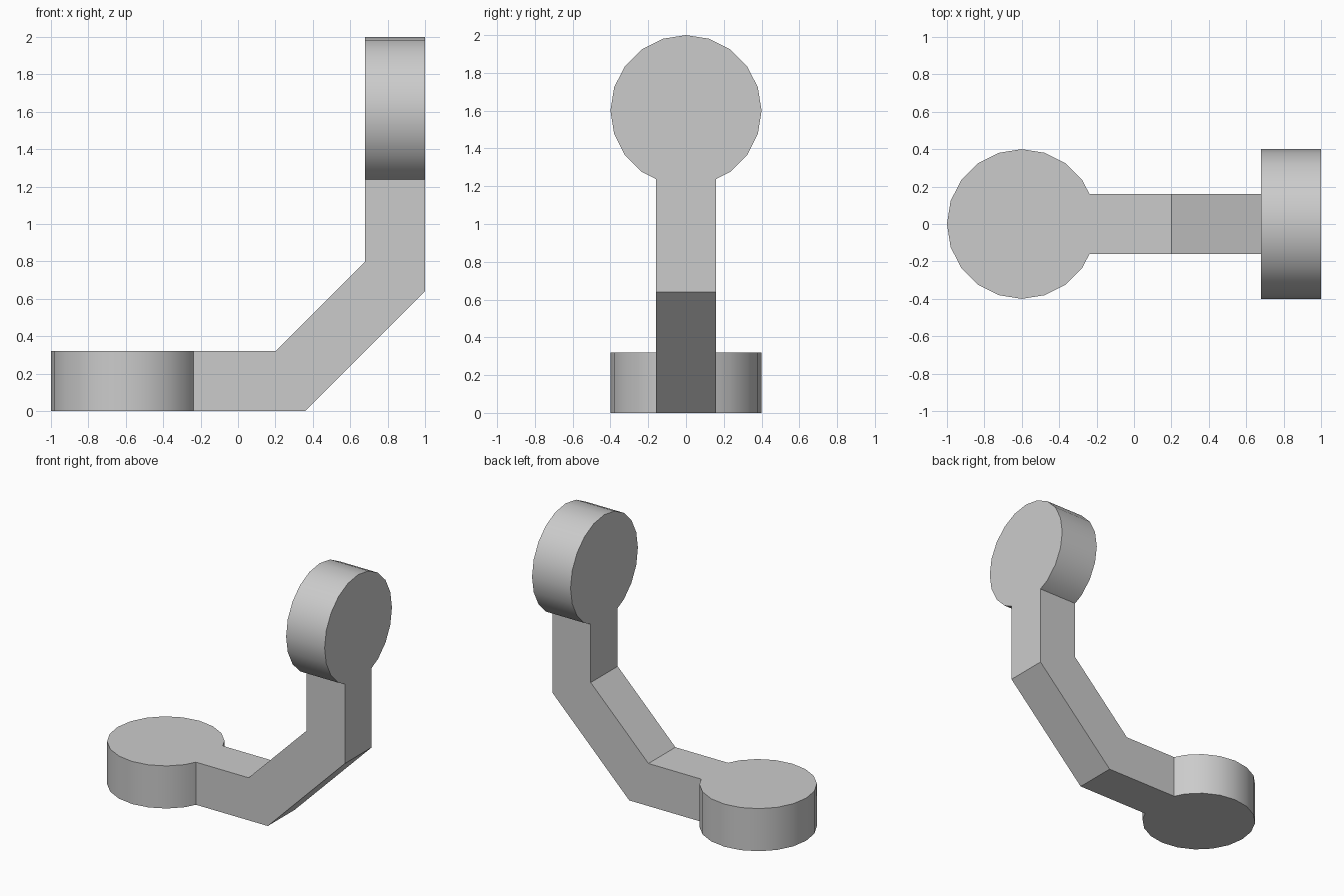
import bpy
import bmesh
from math import cos, sin, pi, radians
from mathutils import Matrix, Vector

if "Cube" in bpy.data.objects:
    bpy.data.objects.remove(bpy.data.objects["Cube"], do_unlink=True)

RADIUS, HALF_WIDTH, THICK, SIDES = 0.4, 0.16, 0.32, 20
STEP = 2 * pi / SIDES

# Distance from a pad's centre to where the arm meets its rim
p, q = [Vector((RADIUS * cos(i * STEP), RADIUS * sin(i * STEP))) for i in (1, 2)]
NECK = p.lerp(q, (HALF_WIDTH - p.y) / (q.y - p.y)).x

grey = bpy.data.materials.new("plain_grey")
grey.use_nodes = True
colour = (0.6, 0.6, 0.6, 1)
grey.diffuse_color = colour
grey.node_tree.nodes["Principled BSDF"].inputs["Base Color"].default_value = colour

bm = bmesh.new()


def loft(first, second, closed):
    """Two matching outlines joined by side faces."""
    a = [bm.verts.new(v) for v in first]
    b = [bm.verts.new(v) for v in second]
    bm.faces.new(a)
    bm.faces.new(b[::-1])
    for i in range(len(a)):
        j = (i + 1) % len(a)
        if i not in closed:
            bm.faces.new((a[i], b[i], b[j], a[j]))


def pad(matrix):
    """Round pad, left open where the arm joins it."""
    rim = [(NECK, HALF_WIDTH)]
    rim += [(RADIUS * cos(i * STEP), RADIUS * sin(i * STEP)) for i in range(2, SIDES - 1)]
    rim.append((NECK, -HALF_WIDTH))
    loft([matrix @ Vector((x, y, 0)) for x, y in rim],
         [matrix @ Vector((x, y, THICK)) for x, y in rim], {len(rim) - 1})


# Flat pad at the foot and upright pad at the top
pad(Matrix.Translation((-0.6, 0, 0)))
pad(Matrix.Translation((0.68, 0, 1.6)) @ Matrix.Rotation(radians(90), 4, "Y"))

# Bent arm between the pads, open at both ends
foot, top = -0.6 + NECK, 1.6 - NECK
profile = [(foot, 0), (0.36, 0), (1, 0.64), (1, top),
           (0.68, top), (0.68, 0.8), (0.2, 0.32), (foot, THICK)]
loft([(x, -HALF_WIDTH, z) for x, z in profile],
     [(x, HALF_WIDTH, z) for x, z in profile], {3, 7})

# Weld into one solid and merge the coplanar faces
bmesh.ops.remove_doubles(bm, verts=bm.verts[:], dist=0.0005)
bmesh.ops.dissolve_limit(bm, angle_limit=radians(1), verts=bm.verts[:], edges=bm.edges[:])
bmesh.ops.recalc_face_normals(bm, faces=bm.faces[:])

mesh = bpy.data.meshes.new("bent_bracket")
bm.to_mesh(mesh)
bm.free()
mesh.materials.append(grey)
bracket = bpy.data.objects.new("bent_bracket", mesh)
bpy.context.collection.objects.link(bracket)

# Smooth rims, sharp corners
bpy.ops.object.select_all(action="DESELECT")
bracket.select_set(True)
bpy.context.view_layer.objects.active = bracket
bpy.ops.object.shade_smooth_by_angle(angle=radians(30))
